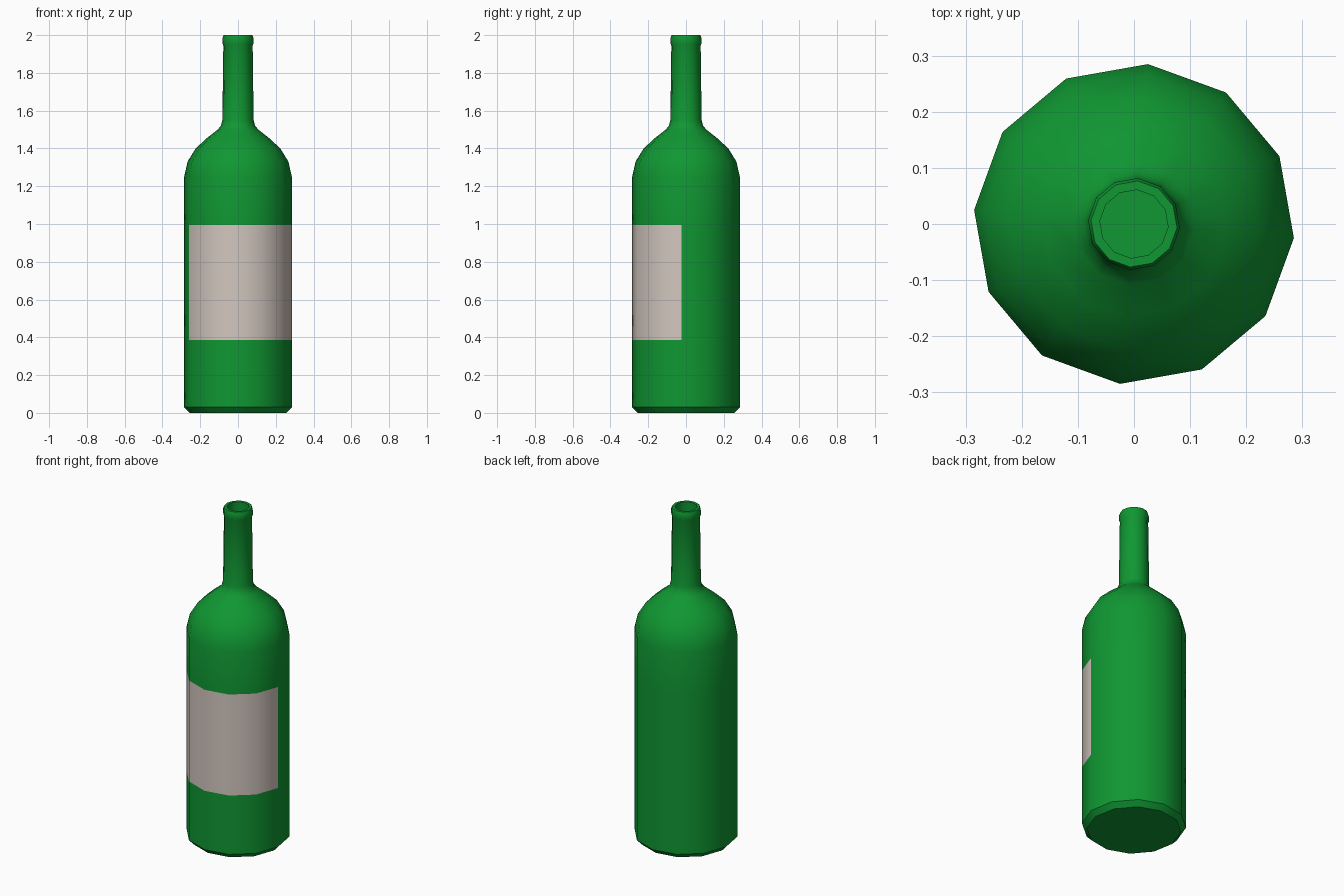
import bpy, bmesh, math

if "Cube" in bpy.data.objects:
    bpy.data.objects.remove(bpy.data.objects["Cube"])

SIDES = 12
START = math.radians(-5)          # first corner angle
LABEL_LOW, LABEL_HIGH = 0.385, 0.995

# (radius, height) outer wall, lip, then down into the mouth
PROFILE = [
    (0.258, 0.0), (0.286, 0.03), (0.286, LABEL_LOW), (0.286, LABEL_HIGH),
    (0.286, 1.25), (0.268, 1.33), (0.225, 1.40), (0.165, 1.455),
    (0.108, 1.50), (0.091, 1.52), (0.083, 1.55), (0.078, 1.945),
    (0.082, 1.955), (0.082, 1.985), (0.077, 2.0), (0.061, 2.0), (0.061, 1.92),
]


def material(name, rgb):
    m = bpy.data.materials.new(name)
    m.diffuse_color = (*rgb, 1.0)
    m.use_nodes = True
    m.node_tree.nodes["Principled BSDF"].inputs["Base Color"].default_value = m.diffuse_color
    return m


bm = bmesh.new()
rings = []
for r, z in PROFILE:
    rings.append([bm.verts.new((r * math.cos(START + 2 * math.pi * i / SIDES),
                                r * math.sin(START + 2 * math.pi * i / SIDES), z))
                  for i in range(SIDES)])

# side walls
for a, b in zip(rings, rings[1:]):
    for i in range(SIDES):
        j = (i + 1) % SIDES
        bm.faces.new((a[i], a[j], b[j], b[i]))

# base and floor of the mouth
bm.faces.new(rings[0][::-1])
bm.faces.new(rings[-1])

# paper label: the five front-facing panels of the label band
for f in bm.faces:
    c = f.calc_center_median()
    if LABEL_LOW < c.z < LABEL_HIGH and len(f.verts) == 4:
        angle = math.degrees(math.atan2(c.y, c.x))
        if -155 < angle < -5:
            f.material_index = 1

mesh = bpy.data.meshes.new("bottle")
bm.to_mesh(mesh)
bm.free()
mesh.materials.append(material("green glass", (0.005, 0.31, 0.032)))
mesh.materials.append(material("label paper", (0.65, 0.57, 0.52)))

bottle = bpy.data.objects.new("bottle", mesh)
bpy.context.collection.objects.link(bottle)
bpy.context.view_layer.objects.active = bottle
bottle.select_set(True)
bpy.ops.object.shade_smooth_by_angle(angle=math.radians(42))
